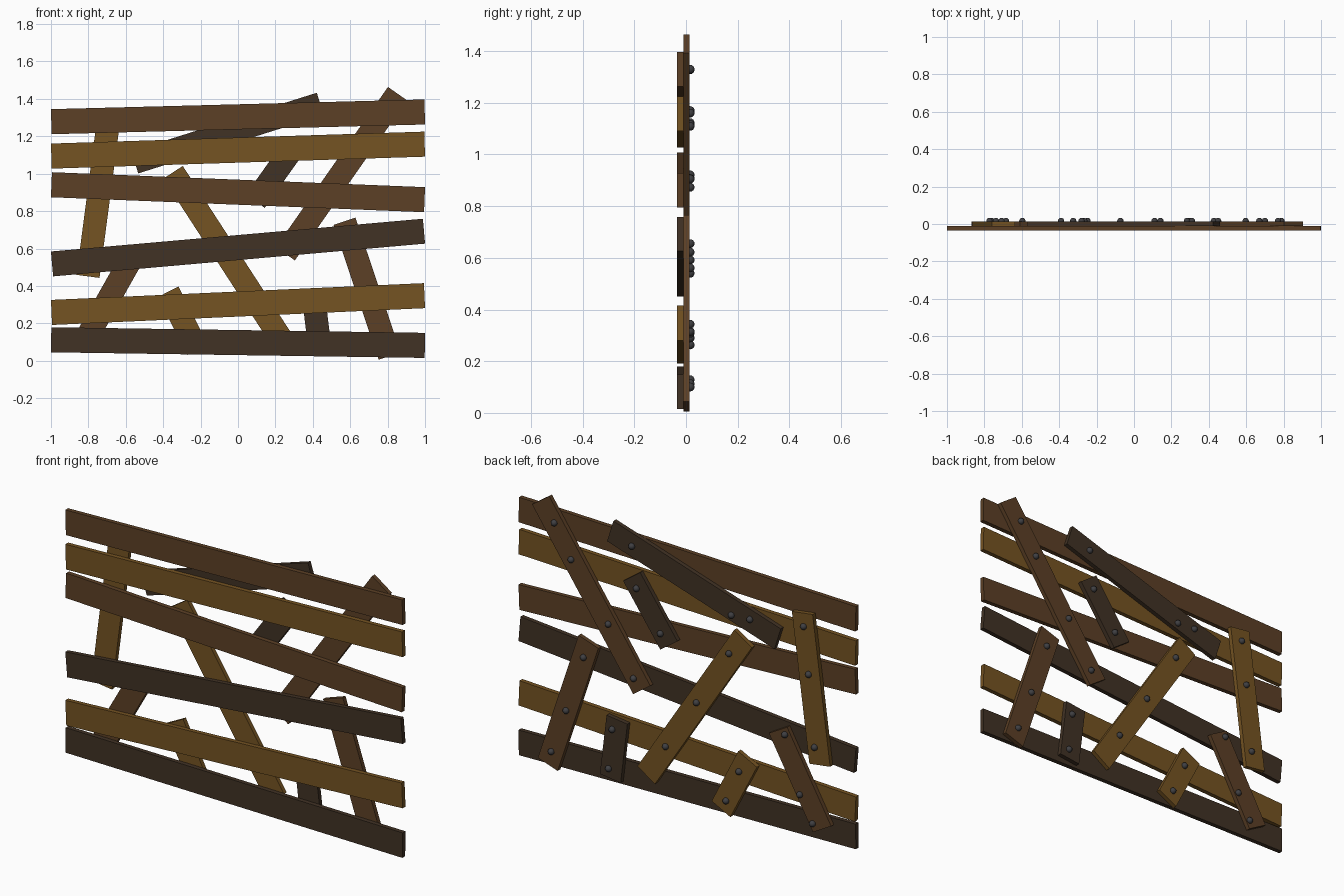
import bpy, bmesh
from math import radians, atan2, cos, hypot
from mathutils import Matrix

if "Cube" in bpy.data.objects:
    bpy.data.objects.remove(bpy.data.objects["Cube"])


def material(name, rgb):
    m = bpy.data.materials.new(name)
    m.diffuse_color = (*rgb, 1)
    m.use_nodes = True
    m.node_tree.nodes["Principled BSDF"].inputs["Base Color"].default_value = m.diffuse_color
    return m


MATS = {
    "brown": material("brown_wood", (0.107, 0.051, 0.019)),
    "gold": material("golden_wood", (0.178, 0.087, 0.016)),
    "dark": material("dark_wood", (0.053, 0.032, 0.018)),
    "iron": material("iron", (0.05, 0.05, 0.055)),
}


def finish(bm, name, mat):
    mesh = bpy.data.meshes.new(name)
    bm.to_mesh(mesh)
    bm.free()
    mesh.materials.append(MATS[mat])
    obj = bpy.data.objects.new(name, mesh)
    bpy.context.collection.objects.link(obj)
    return obj


def board(name, x, z, length, width, angle, y0, y1, mat):
    """Flat board in the XZ plane, tilted by angle (radians) from +x."""
    bm = bmesh.new()
    bmesh.ops.create_cube(bm, size=1, matrix=(
        Matrix.Translation((x, (y0 + y1) / 2, z))
        @ Matrix.Rotation(-angle, 4, 'Y')
        @ Matrix.Diagonal((length, y1 - y0, width, 1))))
    return finish(bm, name, mat)


FRONT, MID, BACK = -0.034, -0.010, 0.013

# Front rails: centre height at left end, at right end, wood
rails = [
    (1.278, 1.330, "brown"),
    (1.094, 1.158, "gold"),
    (0.941, 0.861, "brown"),
    (0.517, 0.693, "dark"),
    (0.258, 0.348, "gold"),
    (0.112, 0.082, "dark"),
]
for i, (zl, zr, mat) in enumerate(rails, 1):
    a = atan2(zr - zl, 2)
    board(f"front_rail_{i}", 0, (zl + zr) / 2, hypot(2, zr - zl) - 0.13 * abs(zr - zl) / 2,
          0.134 * cos(a), a, FRONT, MID, mat)

# Back braces: x, z, length, tilt in degrees, wood
braces = [
    (0.553, 1.000, 1.045, 55, "brown"),
    (-0.056, 1.217, 1.040, 17.5, "dark"),
    (0.203, 1.008, 0.380, 54.5, "dark"),
    (-0.750, 0.845, 0.795, 82.5, "gold"),
    (-0.060, 0.565, 1.055, 123, "gold"),
    (0.690, 0.385, 0.760, 108.5, "brown"),
    (0.420, 0.211, 0.328, 97, "dark"),
    (-0.295, 0.214, 0.347, 117, "gold"),
    (-0.685, 0.342, 0.530, 60.5, "brown"),
]
for i, (x, z, length, deg, mat) in enumerate(braces, 1):
    board(f"back_brace_{i}", x, z, length, 0.124, radians(deg), MID, BACK, mat)

# Round bolt heads on the back braces
bolts = [
    (0.77, 1.33), (0.67, 1.16), (0.45, 0.873), (0.30, 0.622),
    (0.31, 1.328), (-0.28, 1.116), (-0.39, 1.123),
    (0.283, 1.109), (0.141, 0.905),
    (-0.708, 1.17), (-0.738, 0.921), (-0.773, 0.54),
    (-0.266, 0.907), (-0.073, 0.592), (0.11, 0.308),
    (0.597, 0.655), (0.70, 0.343), (0.788, 0.10),
    (0.427, 0.315), (0.448, 0.10),
    (-0.325, 0.29), (-0.248, 0.113),
    (-0.597, 0.561), (-0.685, 0.263), (-0.761, 0.128),
]
bm = bmesh.new()
for x, z in bolts:
    bmesh.ops.create_uvsphere(bm, u_segments=12, v_segments=8, radius=0.017, matrix=(
        Matrix.Translation((x, BACK + 0.003, z)) @ Matrix.Rotation(radians(-90), 4, 'X')))
for f in bm.faces:
    f.smooth = True
finish(bm, "bolt_heads", "iron")
